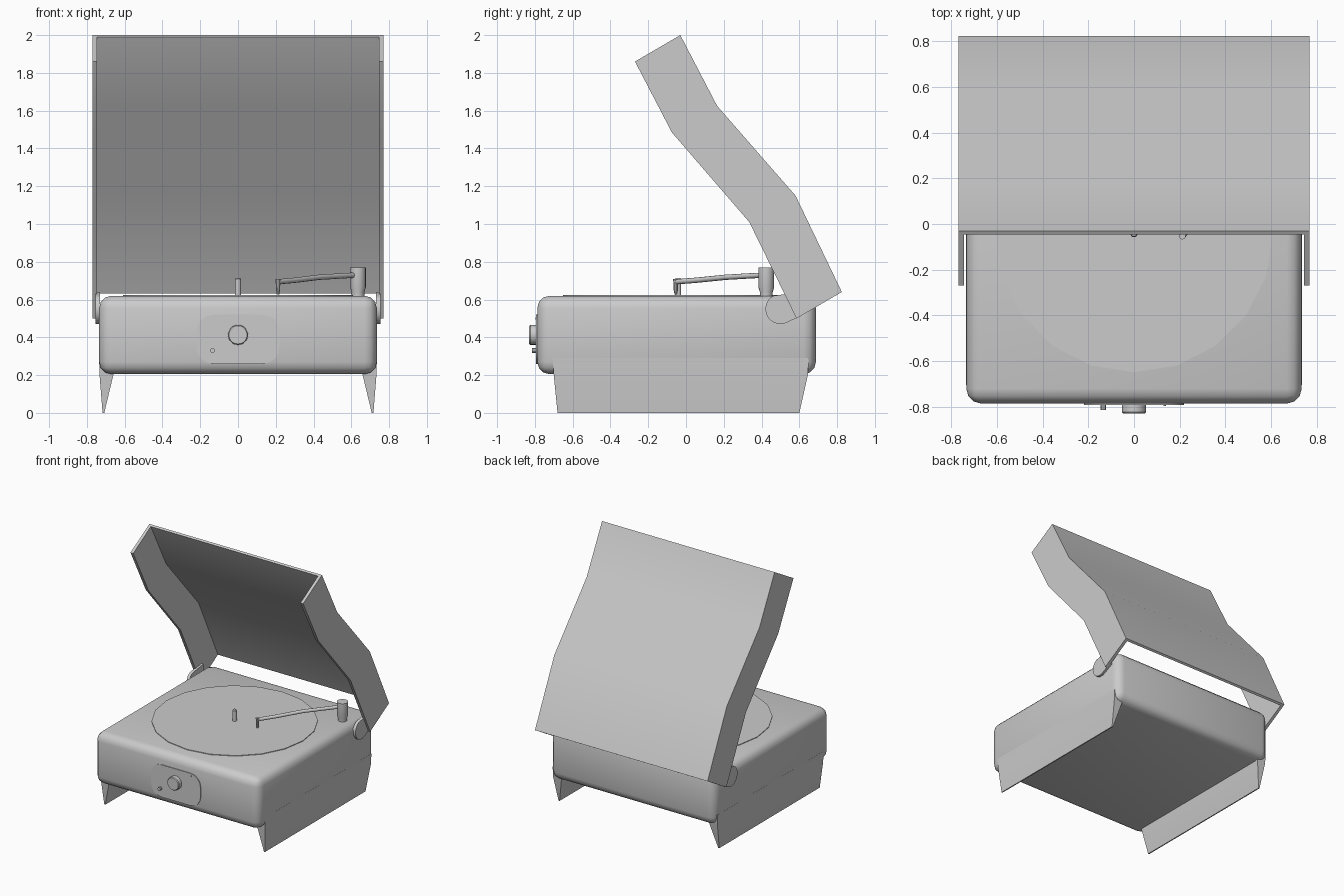
import bpy, bmesh, math
from mathutils import Vector

if "Cube" in bpy.data.objects:
    bpy.data.objects.remove(bpy.data.objects["Cube"])


def finish(name, bm, smooth=True):
    bmesh.ops.recalc_face_normals(bm, faces=bm.faces[:])
    me = bpy.data.meshes.new(name)
    bm.to_mesh(me)
    bm.free()
    ob = bpy.data.objects.new(name, me)
    bpy.context.collection.objects.link(ob)
    if smooth:
        bpy.ops.object.select_all(action='DESELECT')
        ob.select_set(True)
        bpy.context.view_layer.objects.active = ob
        bpy.ops.object.shade_smooth_by_angle(angle=math.radians(32))
    return ob


def loft(name, loops):
    """Skin a list of equal-length point loops and cap both ends."""
    bm = bmesh.new()
    rings = [[bm.verts.new(p) for p in lp] for lp in loops]
    n = len(rings[0])
    for a, b in zip(rings, rings[1:]):
        for i in range(n):
            j = (i + 1) % n
            bm.faces.new((a[i], a[j], b[j], b[i]))
    bm.faces.new(rings[0])
    bm.faces.new(rings[-1])
    return finish(name, bm)


def prism_x(name, profile, x0, x1):
    return loft(name, [[(x, y, z) for y, z in profile] for x in (x0, x1)])


def turned(name, centre, rings, n, axis='Z'):
    """Round part from (offset along axis, radius) rings."""
    c = Vector(centre)
    loops = []
    for h, r in rings:
        lp = []
        for i in range(n):
            a = 2 * math.pi * i / n - math.pi / 2
            u, v = r * math.cos(a), r * math.sin(a)
            lp.append(c + Vector((u, v, h) if axis == 'Z' else (u, h, v)))
        loops.append(lp)
    return loft(name, loops)


# Rounded main body
bm = bmesh.new()
bmesh.ops.create_cube(bm, size=1)
lo, hi = Vector((-.735, -.787, .205)), Vector((.735, .688, .62))
for v in bm.verts:
    v.co = Vector(lo[i] if v.co[i] < 0 else hi[i] for i in range(3))
bmesh.ops.bevel(bm, geom=bm.edges[:], offset=.065, segments=3, profile=.5, affect='EDGES')
finish('body', bm)

# Wedge-shaped side legs: (z, inner x, outer x, front y, back y)
levels = [(0, .708, .717, -.68, .60), (.2, .66, .733, -.70, .645), (.29, .65, .7355, -.705, .65)]
for side, s in (('left', -1), ('right', 1)):
    loft(side + '_leg', [[(s * a, f, z), (s * b, f, z), (s * b, k, z), (s * a, k, z)]
                         for z, a, b, f, k in levels])

# Open lid: bent back sheet, two side walls, rounded hinge tabs
outer = [(.825, .64), (.58, 1.15), (.165, 1.625), (-.03, 2.0)]
inner = [(.585, .50), (.335, 1.01), (-.075, 1.485), (-.27, 1.86)]
under = [tuple(Vector(o).lerp(Vector(i), .065)) for o, i in zip(outer, inner)]
prism_x('lid_sheet', outer + under[::-1], -.77, .77)
tab = [(.50 + .08 * math.cos(math.radians(a)), .55 + .08 * math.sin(math.radians(a)))
       for a in range(120, 301, 20)] + [(.62, .52), (.60, .64)]
for side, s in (('left', -1), ('right', 1)):
    prism_x(side + '_lid_wall', outer + inner[::-1], s * .746, s * .77)
    prism_x(side + '_hinge_tab', tab, s * .73, s * .754)

# Platter and spindle
turned('platter', (0, -.042, 0), [(.61, .608), (.625, .608)], 20)
turned('spindle', (0, -.042, 0), [(.62, .016), (.708, .016), (.715, .011)], 12)

# Tonearm post, arm and needle
turned('tonearm_post', (.635, .425, 0), [(.61, .034), (.64, .034), (.665, .042), (.77, .042)], 16)
cu = bpy.data.curves.new('tonearm', 'CURVE')
cu.dimensions = '3D'
cu.bevel_depth = .014
cu.bevel_resolution = 2
cu.use_fill_caps = True
path = [(.63, .42, .73), (.43, .21, .718), (.30, .05, .702), (.212, -.052, .694)]
sp = cu.splines.new('POLY')
sp.points.add(len(path) - 1)
for p, co in zip(sp.points, path):
    p.co = (*co, 1)
bpy.context.collection.objects.link(bpy.data.objects.new('tonearm', cu))
turned('needle', (.212, -.054, 0), [(.628, .007), (.65, .011), (.708, .014)], 10)

# Front control plate with rounded corners
plate = []
for cx, cz, start in ((.13, .43, 0), (-.13, .43, 90), (-.13, .35, 180), (.13, .35, 270)):
    for k in range(5):
        a = math.radians(start + k * 22.5)
        plate.append((cx + .09 * math.cos(a), cz + .09 * math.sin(a)))
loft('control_plate', [[(x, y, z) for x, z in plate] for y in (-.775, -.793)])

# Volume knob and small switch
turned('knob', (0, 0, .413), [(-.78, .053), (-.824, .053), (-.83, .048)], 20, 'Y')
turned('switch', (-.135, 0, .33), [(-.78, .013), (-.815, .013)], 10, 'Y')
# Small indicator light
turned('indicator', (.135, 0, .50), [(-.78, .006), (-.797, .006)], 8, 'Y')
